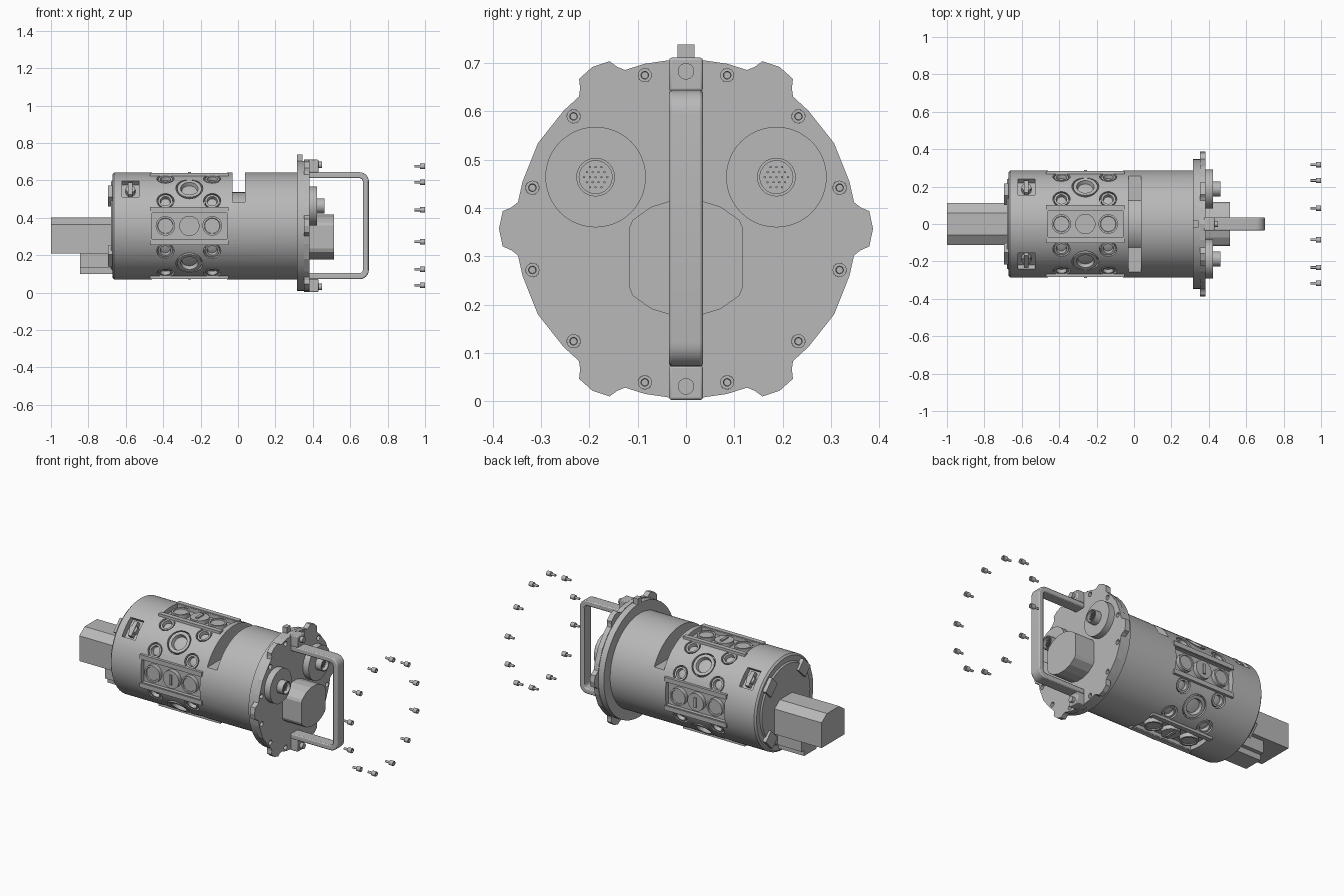
import bpy, bmesh, math
from mathutils import Matrix, Vector

if "Cube" in bpy.data.objects:
    bpy.data.objects.remove(bpy.data.objects["Cube"])

ZC = 0.357                       # height of the main axis
grey = bpy.data.materials.new("metal_grey")
grey.diffuse_color = (0.48, 0.48, 0.48, 1)
grey.use_nodes = True
grey.node_tree.nodes["Principled BSDF"].inputs["Base Color"].default_value = grey.diffuse_color
AXIAL = Matrix(((0, 0, 1, 0), (0, 1, 0, 0), (-1, 0, 0, 0), (0, 0, 0, 1)))


def along_x(y=0.0, z=ZC):
    return Matrix.Translation((0, y, z)) @ AXIAL


def radial(deg, x):
    # local z points outward from the main axis, local x stays lengthwise
    a = math.radians(deg)
    d = Vector((0, math.cos(a), math.sin(a)))
    t = d.cross(Vector((1, 0, 0)))
    m = Matrix(((1, 0, 0), (0, t.y, d.y), (0, t.z, d.z))).to_4x4()
    return Matrix.Translation((x, 0, ZC)) @ m


def lathe(bm, profile, m, seg=32):
    # profile of (height, radius) spun about local z, closed at both ends
    rings = []
    for h, r in profile:
        if r == 0:
            rings.append([bm.verts.new(m @ Vector((0, 0, h)))])
        else:
            rings.append([bm.verts.new(m @ Vector((r * math.cos(2 * math.pi * i / seg),
                          r * math.sin(2 * math.pi * i / seg), h))) for i in range(seg)])
    for a, b in zip(rings, rings[1:]):
        for i in range(seg):
            j = (i + 1) % seg
            q = [a[i % len(a)], a[j % len(a)], b[j % len(b)], b[i % len(b)]]
            bm.faces.new(list(dict.fromkeys(q)))


def rod(bm, h0, h1, r, m, seg=32):
    lathe(bm, [(h0, 0), (h0, r), (h1, r), (h1, 0)], m, seg)


def box(bm, lo, hi, m=Matrix()):
    lo, hi = Vector(lo), Vector(hi)
    s = Matrix.Diagonal((hi - lo).to_4d())
    s[3][3] = 1
    bmesh.ops.create_cube(bm, size=1, matrix=m @ Matrix.Translation((lo + hi) / 2) @ s)


def prism(bm, pts, a, b, axis):
    # closed outline extruded from a to b; axis 'x' takes (y, z), axis 'y' takes (x, z)
    put = (lambda p, t: (t, p[0], p[1])) if axis == 'x' else (lambda p, t: (p[0], t, p[1]))
    v0 = [bm.verts.new(put(p, a)) for p in pts]
    v1 = [bm.verts.new(put(p, b)) for p in pts]
    bm.faces.new(v0)
    bm.faces.new(v1)
    for i in range(len(pts)):
        j = (i + 1) % len(pts)
        bm.faces.new((v0[i], v0[j], v1[j], v1[i]))


def finish(name, bm, cutter=None, bevel=0, smooth=True):
    bmesh.ops.recalc_face_normals(bm, faces=bm.faces)
    me = bpy.data.meshes.new(name)
    bm.to_mesh(me)
    bm.free()
    ob = bpy.data.objects.new(name, me)
    bpy.context.collection.objects.link(ob)
    if cutter:
        mod = ob.modifiers.new("cut", 'BOOLEAN')
        mod.object, mod.operation, mod.solver = cutter, 'DIFFERENCE', 'EXACT'
        bpy.context.view_layer.update()
        dg = bpy.context.evaluated_depsgraph_get()
        cut = bpy.data.meshes.new_from_object(ob.evaluated_get(dg))
        ob.modifiers.clear()
        ob.data = cut
        bpy.data.objects.remove(cutter)
    ob.data.materials.clear()
    ob.data.materials.append(grey)
    if bevel:
        mod = ob.modifiers.new("bevel", 'BEVEL')
        mod.width, mod.segments = bevel, 2
    if smooth:
        bpy.ops.object.select_all(action='DESELECT')
        ob.select_set(True)
        bpy.context.view_layer.objects.active = ob
        bpy.ops.object.shade_smooth_by_angle(angle=math.radians(30))
    return ob


DIAG, SQUARE = (45, 135, 225, 315), (0, 90, 180, 270)
LENSES = [(a, -0.26, 0.072) for a in DIAG] + \
         [(a + s, x, 0.046) for a in DIAG for s in (-17, 17) for x in (-0.388, -0.138)]

# main housing with lens holes, flat pockets, latch pockets and the top slot
cut = bmesh.new()
for a, x, r in LENSES:
    rod(cut, 0.24, 0.34, r, radial(a, x))
for a in SQUARE:
    box(cut, (-0.2, -0.07, 0.255), (0.2, 0.07, 0.34), radial(a, -0.26))
for a in (45, 135):
    box(cut, (-0.045, -0.06, 0.25), (0.045, 0.06, 0.34), radial(a, -0.575))
box(cut, (-0.03, -0.4, 0.485), (0.037, 0.4, 0.8))
cutter = finish("housing_cutter", cut, smooth=False)
cutter.hide_render = True
bm = bmesh.new()
lathe(bm, [(-0.672, 0), (-0.672, 0.275), (-0.662, 0.286), (0.33, 0.286), (0.33, 0)], along_x(), 96)
finish("housing", bm, cutter)

# core drum seen in the slot
bm = bmesh.new()
rod(bm, -0.04, 0.05, 0.18, along_x(), 64)
finish("core_drum", bm)

# lens rings with raised glass
bm = bmesh.new()
for a, x, r in LENSES:
    o, top = r - 0.007, 0.282
    lathe(bm, [(0.235, 0), (0.235, o), (top, o), (top, o * 0.72),
               (0.262, o * 0.62), (0.266, 0)], radial(a, x))
finish("lens_rings", bm)

# discs and centre plates in the flat pockets
bm = bmesh.new()
for a in SQUARE:
    for x in (-0.388, -0.138):
        lathe(bm, [(0.25, 0), (0.25, 0.052), (0.28, 0.052), (0.28, 0.042), (0.274, 0.04), (0.274, 0)], radial(a, x))
    m = radial(a, -0.26)
    rod(bm, 0.25, 0.28, 0.054, m)
    box(bm, (-0.008, -0.03, 0.27), (0.008, 0.03, 0.288), m)
finish("pocket_discs", bm)

# lengthwise rails beside the pockets
bm = bmesh.new()
for a in SQUARE:
    for s in (-1, 1):
        box(bm, (-0.21, s * 0.087 - 0.014, 0.245), (0.21, s * 0.087 + 0.014, 0.283), radial(a, -0.26))
finish("rails", bm, smooth=False)

# small latches in the rear pockets
bm = bmesh.new()
for a in (45, 135):
    m = radial(a, -0.575)
    rod(bm, 0.24, 0.278, 0.026, m, 16)
    box(bm, (-0.012, -0.045, 0.24), (0.012, 0.045, 0.284), m)
finish("latches", bm)

# rear end cap and its clips
bm = bmesh.new()
lathe(bm, [(-0.68, 0), (-0.68, 0.235), (-0.66, 0.255), (-0.66, 0)], along_x(), 48)
for a in DIAG:
    box(bm, (-0.695, -0.045, 0.19), (-0.665, 0.045, 0.262), radial(a, 0))
finish("end_cap", bm)

# rear beam with chamfered top, and the lower block
bm = bmesh.new()
prism(bm, [(-0.112, 0.21), (0.112, 0.21), (0.112, 0.365), (0.06, 0.402), (-0.06, 0.402), (-0.112, 0.365)],
      -1.0, -0.67, 'x')
finish("rear_beam", bm, smooth=False)
bm = bmesh.new()
box(bm, (-0.845, -0.085, 0.135), (-0.67, 0.085, 0.211))
box(bm, (-0.845, -0.06, 0.10), (-0.67, 0.06, 0.136))
finish("lower_block", bm, smooth=False)

# flange: back ring and lugged front plate with bolt holes
bm = bmesh.new()
rod(bm, 0.315, 0.357, 0.348, along_x(), 48)
box(bm, (0.315, -0.018, 0.66), (0.345, 0.018, 0.738))
finish("flange_ring", bm)
BOLTS = [(0.329 * math.cos(math.radians(a)), ZC + 0.329 * math.sin(math.radians(a)))
         for a in range(15, 360, 30)]
cut = bmesh.new()
for y, z in BOLTS:
    rod(cut, 0.362, 0.42, 0.0145, along_x(y, z), 20)
cutter = finish("flange_cutter", cut, smooth=False)
cutter.hide_render = True
STEPS = [(-9, 0.352), (-7, 0.364), (-5.5, 0.381), (0, 0.387), (5.5, 0.381), (7, 0.364),
         (9, 0.352), (16, 0.352), (30, 0.354), (44, 0.352)]
outline = [(r * math.cos(math.radians(k + d)), ZC + r * math.sin(math.radians(k + d)))
           for k in range(0, 360, 60) for d, r in STEPS]
bm = bmesh.new()
prism(bm, outline, 0.352, 0.383, 'x')
finish("flange_plate", bm, cutter, smooth=False)

# round bosses with pin connectors
bm = bmesh.new()
pins = bmesh.new()
for y in (-0.187, 0.187):
    m = along_x(y, 0.464)
    rod(bm, 0.375, 0.422, 0.104, m, 48)
    lathe(bm, [(0.42, 0), (0.42, 0.04), (0.462, 0.04), (0.462, 0.034), (0.435, 0.034), (0.435, 0)], m)
    for i in range(-2, 3):
        for j in range(-2, 3):
            if abs(i + j) <= 2:
                rod(pins, 0.43, 0.45, 0.0025, along_x(y + (i + j / 2) * 0.012, 0.464 + j * 0.0104), 6)
finish("connector_bosses", bm)
finish("connector_pins", pins)

# front motor block: round top and bottom with flat sides
arc = [(0.125 * math.sin(math.radians(a)) * 1.15, 0.297 + 0.122 * math.cos(math.radians(a)))
       for a in range(-50, 51, 20)]
side = [(max(-0.117, min(0.117, y)), z) for y, z in arc]
bm = bmesh.new()
prism(bm, [(-0.117, 0.36)] + side + [(0.117, 0.36), (0.117, 0.235)] +
      [(y, 0.594 - z) for y, z in reversed(side)] + [(-0.117, 0.235)], 0.375, 0.513, 'x')
bmesh.ops.remove_doubles(bm, verts=bm.verts, dist=0.0005)
finish("motor_block", bm, smooth=False)


# grab handle: rounded bar with feet and bolts
def corner(r, cx, cz, start):
    return [(cx + r * math.cos(math.radians(start + i * 15)),
             cz + r * math.sin(math.radians(start + i * 15))) for i in range(7)]


outer = [(0.38, 0.072)] + corner(0.05, 0.65, 0.122, -90) + corner(0.05, 0.65, 0.594, 0) + [(0.38, 0.644)]
inner = [(0.38, 0.104)] + corner(0.02, 0.648, 0.124, -90) + corner(0.02, 0.648, 0.592, 0) + [(0.38, 0.612)]
bm = bmesh.new()
prism(bm, outer + inner[::-1], -0.035, 0.035, 'y')
finish("handle", bm, bevel=0.006)
bm = bmesh.new()
bolts = bmesh.new()
for z0, z1, zb in ((0.003, 0.074, 0.031), (0.642, 0.711, 0.683)):
    box(bm, (0.375, -0.035, z0), (0.43, 0.035, z1))
    rod(bolts, 0.425, 0.449, 0.017, along_x(0, zb), 24)
finish("handle_feet", bm, bevel=0.005)
finish("handle_bolts", bolts)

# loose screws lined up ahead of the flange holes
bm = bmesh.new()
for y, z in BOLTS:
    lathe(bm, [(0.945, 0), (0.945, 0.007), (0.974, 0.007), (0.974, 0.0145), (1.0, 0.0145),
               (1.0, 0.008), (0.99, 0.007), (0.99, 0)], along_x(y, z), 16)
finish("screws", bm)
